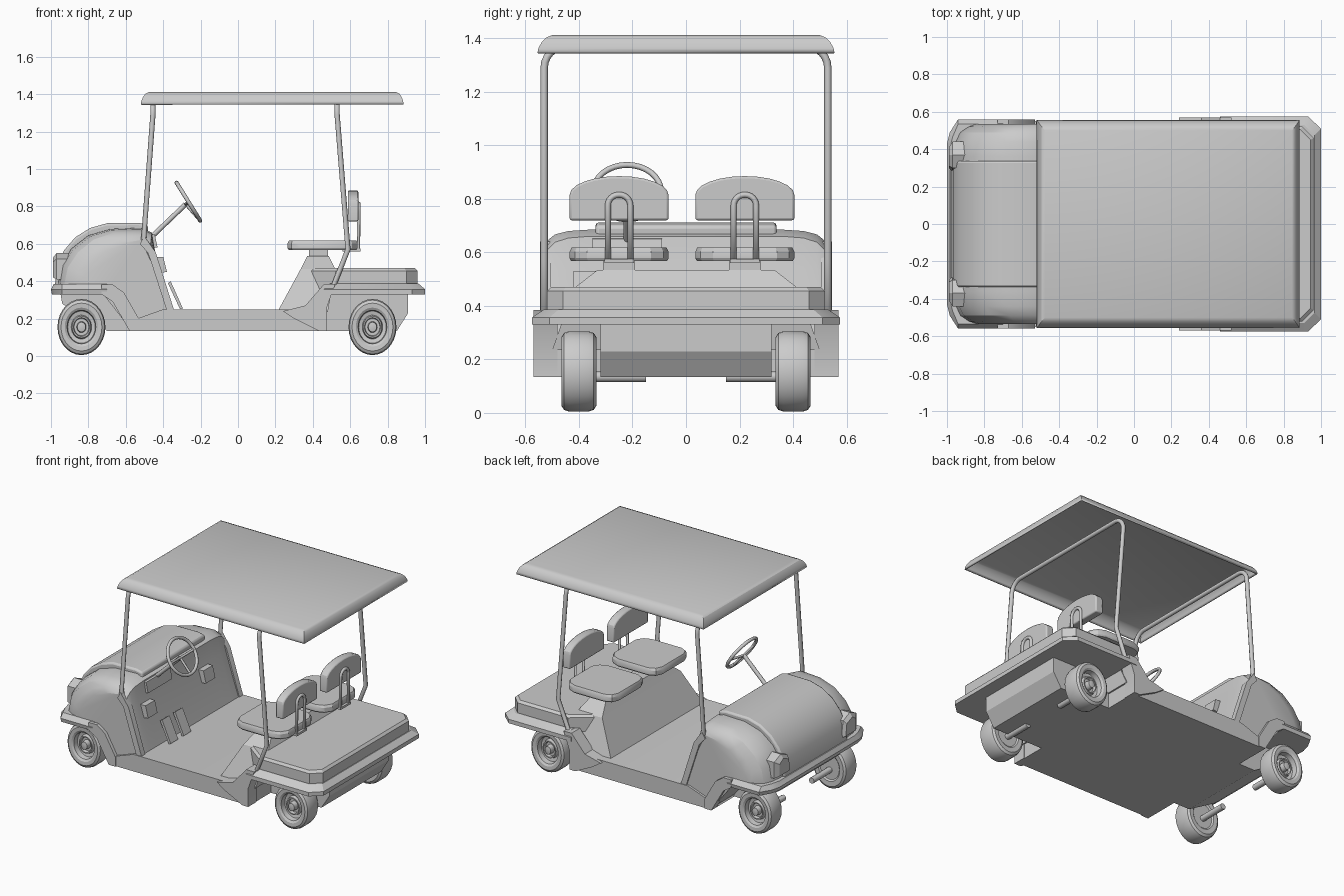
import bpy, bmesh
from math import sin, cos, pi, radians
from mathutils import Vector

if "Cube" in bpy.data.objects:
    bpy.data.objects.remove(bpy.data.objects["Cube"])


def loft(name, rings, cap=True):
    """Skin equal-length closed rings, optionally closing both ends."""
    bm = bmesh.new()
    vs = [[bm.verts.new(p) for p in r] for r in rings]
    n = len(rings[0])
    for a, b in zip(vs, vs[1:]):
        for i in range(n):
            j = (i + 1) % n
            bm.faces.new((a[i], a[j], b[j], b[i]))
    if cap:
        bm.faces.new(vs[0])
        bm.faces.new(vs[-1])
    bmesh.ops.recalc_face_normals(bm, faces=bm.faces[:])
    me = bpy.data.meshes.new(name)
    bm.to_mesh(me)
    bm.free()
    ob = bpy.data.objects.new(name, me)
    bpy.context.collection.objects.link(ob)
    return ob


def bevel(ob, w, seg=2):
    m = ob.modifiers.new("bevel", 'BEVEL')
    m.width, m.segments, m.limit_method = w, seg, 'ANGLE'
    m.angle_limit = radians(40)
    return ob


def side(name, pts, y0, y1):
    """Side profile (x, z) extruded across y."""
    return loft(name, [[(x, y, z) for x, z in pts] for y in (y0, y1)])


def box(name, x0, x1, y0, y1, z0, z1):
    return side(name, [(x0, z0), (x1, z0), (x1, z1), (x0, z1)], y0, y1)


def tube(name, pts, r, cyclic=False):
    cu = bpy.data.curves.new(name, 'CURVE')
    cu.dimensions, cu.bevel_depth, cu.bevel_resolution = '3D', r, 2
    cu.use_fill_caps = True
    s = cu.splines.new('POLY')
    s.points.add(len(pts) - 1)
    for p, q in zip(s.points, pts):
        p.co = (*q, 1)
    s.use_cyclic_u = cyclic
    ob = bpy.data.objects.new(name, cu)
    bpy.context.collection.objects.link(ob)
    return ob


def hoop(name, legs, hw, top, rad, r, cy=0):
    """Inverted U: leg points (x, z) from the bottom, then a rounded top."""
    xt, zt = top
    half = [(x, -hw, z) for x, z in legs]
    half += [(xt, -hw + rad * (1 - cos(a)), zt - rad + rad * sin(a))
             for a in [i * pi / 12 for i in range(7)]]
    pts = half + [(x, -y, z) for x, y, z in reversed(half)]
    return tube(name, [(x, y + cy, z) for x, y, z in pts], r)


def plan(half, z):
    """Mirror half an outline (x, y>0) and place it at height z."""
    return [(x, y, z) for x, y in half] + [(x, -y, z) for x, y in reversed(half)]


# roof: open domed shell
def roof_ring(x0, x1, hy, z):
    return plan([(x0, hy), (x1, hy)], z)

roof = loft("roof", [roof_ring(-.52, .885, .555, 1.345), roof_ring(-.517, .883, .552, 1.362),
                     roof_ring(-.508, .875, .54, 1.385), roof_ring(-.495, .862, .522, 1.403),
                     roof_ring(-.475, .845, .5, 1.412)], cap=False)
bm = bmesh.new()
bm.from_mesh(roof.data)
bm.faces.new([v for v in bm.verts][-4:])
bmesh.ops.recalc_face_normals(bm, faces=bm.faces[:])
bm.to_mesh(roof.data)
bm.free()
sol = roof.modifiers.new("thickness", 'SOLIDIFY')
sol.thickness = .006

# roof hoops
hoop("front_roof_hoop", [(-.45, .5), (-.505, .62)], .53, (-.455, 1.37), .08, .014)
hoop("rear_roof_hoop", [(.45, .31), (.505, .36), (.588, .57)], .53, (.53, 1.37), .08, .014)

# floor
side("floor", [(-.58, .135), (.47, .135), (.47, .25), (-.4, .25), (-.54, .2)], -.55, .55)

# front body: fender profile blended to a smaller outer profile
A = [(-.35, .25), (-.44, .54), (-.46, .66), (-.52, .685), (-.68, .68), (-.8, .645),
     (-.89, .575), (-.945, .49), (-.965, .36), (-.95, .33), (-.72, .33), (-.58, .15)]
B = [(-.35, .25), (-.45, .53), (-.47, .58), (-.52, .62), (-.62, .605), (-.70, .565),
     (-.77, .50), (-.82, .43), (-.85, .36), (-.84, .33), (-.72, .33), (-.58, .15)]
levels = [(.36, 0), (.44, .08), (.49, .28), (.52, .65), (.535, 1)]
levels = [(-y, t) for y, t in reversed(levels)] + levels
loft("front_body", [[(a + (c - a) * t, y, b + (d - b) * t) for (a, b), (c, d) in zip(A, B)]
                    for y, t in levels])
hood = side("hood", [(-.49, .58), (-.48, .70), (-.53, .712), (-.7, .71), (-.79, .685), (-.87, .635),
                     (-.93, .565), (-.965, .49), (-.98, .37), (-.93, .36)], -.338, .338)
bevel(hood, .012)

# front bumper band
def front_plan(x, hy, z):
    return plan([(-.7, hy), (-.94, hy), (x + .015, hy - .07), (x, hy - .13)], z)

loft("front_bumper", [front_plan(-.995, .555, .33), front_plan(-1.0, .56, .355),
                      front_plan(-.985, .535, .385)])
side("front_underbody", [(-.95, .34), (-.94, .28), (-.9, .25), (-.7, .135), (-.5, .135), (-.5, .34)],
     -.31, .31)

for s, tag in ((-1, "near"), (1, "far")):
    # wheel arch flare, door edge strip, headlight
    side(tag + "_front_flare", [(-.73, .33), (-.67, .29), (-.58, .135), (-.53, .135), (-.53, .2),
                                (-.61, .34), (-.67, .382), (-.73, .382)], s * .5, s * .558)
    side(tag + "_door_strip", [(-.38, .24), (-.34, .24), (-.44, .555), (-.5, .64), (-.525, .6),
                               (-.48, .55)], s * .505, s * .545)
    loft(tag + "_headlight", [[(x, s * y, z) for y, z in
                               ((.28, .41), (.44, .41), (.44, .52), (.37, .55), (.30, .52))]
                              for x in (-.9, -.97)] +
         [[(-.99, s * y, z) for y, z in
           ((.30, .42), (.41, .42), (.41, .50), (.37, .525), (.31, .50))]])
    # panel ahead of the rear wheel
    side(tag + "_rear_arch", [(.24, .24), (.36, .27), (.46, .385), (.52, .385), (.475, .26),
                              (.475, .135), (.43, .135), (.3, .2)], s * .48, s * .57)

# dash parts
side("dash_console", [(-.5, .58), (-.43, .58), (-.445, .65), (-.5, .66)], -.35, -.09)
for y in (-.42, .2):
    side("dash_pocket", [(-.44, .44), (-.38, .45), (-.40, .53), (-.45, .53)], y, y + .1)

# pedals
for y in (-.3, -.16):
    side("pedal", [(-.375, .39), (-.36, .40), (-.295, .255), (-.31, .25)], y, y + .08)

# steering
axis = Vector((.21, 0, .19)).normalized()
up = Vector((-axis.z, 0, axis.x))
up = Vector((-.53, 0, .85)).normalized()
ctr = Vector((-.265, -.22, .825))
tube("steering_wheel", [ctr + up * .12 * cos(a) + Vector((0, .128 * sin(a), 0))
                        for a in [i * pi / 16 for i in range(32)]], .011, True)
hub = ctr - axis * .02
tube("steering_column", [(-.48, -.22, .62), hub], .013)
for a in (pi / 2, -pi / 2, pi):
    tube("steering_spoke", [hub, ctr + up * .12 * cos(a) + Vector((0, .128 * sin(a), 0))], .008)

# rear body
deck = [(.36, .40), (.52, .52), (.90, .52), (.96, .46)]
deck_in = [(.37, .39), (.525, .505), (.89, .505), (.945, .45)]
loft("rear_deck", [plan(deck, .36), plan(deck, .455), plan(deck_in, .47)])
band = [(.46, .575), (.93, .575), (1.0, .51)]
band_in = [(.49, .53), (.91, .53), (.965, .475)]
loft("rear_bumper", [plan(band, .33), plan(band, .357), plan(band_in, .387)])
side("rear_underbody", [(.44, .135), (.85, .135), (.91, .23), (.91, .34), (.44, .34)], -.32, .32)

# seat pedestal
loft("seat_pedestal", [plan([(.21, .5), (.48, .5)], .235), plan([(.335, .42), (.52, .42)], .465),
                       plan([(.37, .33), (.485, .33)], .535)])

# seats
for cy, tag in ((-.25, "near"), (.22, "far")):
    half = [(.265, .12), (.285, .165), (.33, .185), (.56, .185), (.61, .165), (.64, .12)]
    grow = lambda k, z: [(.45 + (x - .45) * k, cy + y * k, zz) for x, y, zz in plan(half, z)]
    loft(tag + "_seat", [grow(.97, .568), grow(1, .578), grow(1, .603), grow(.96, .618)])
    box(tag + "_seat_mount", .38, .48, cy - .06, cy + .06, .53, .57)
    prof = [(-.185, .72), (.185, .72)] + [(.185 * cos(a), .815 + .07 * sin(a))
                                          for a in [i * pi / 12 for i in range(13)]]
    bevel(loft(tag + "_backrest", [[(x, cy + y, z) for y, z in prof] for x in (.587, .643)]), .008)
    hoop(tag + "_backrest_bracket", [(.6, .58), (.645, .575)], .042, (.645, .815), .04, .011, cy)
    box(tag + "_bracket_foot", .56, .655, cy - .055, cy + .055, .56, .575)

# wheels and axles: lathed profile (radius, y), slightly narrow along x
tyre = [(.02, .345), (.085, .345), (.095, .337), (.128, .335), (.144, .345), (.15, .365), (.15, .437),
        (.144, .456), (.128, .466), (.104, .464), (.09, .455), (.086, .42), (.064, .415),
        (.058, .44), (.05, .44), (.046, .42), (.03, .42), (.026, .455), (.01, .458)]
for wx, end in ((-.837, "front"), (.719, "rear")):
    for s in (-1, 1):
        loft(end + "_wheel", [[(wx + .855 * r * cos(a), s * y, .155 + r * sin(a))
                               for a in [i * pi / 14 for i in range(28)]] for r, y in tyre])
        tube(end + "_axle", [(wx, s * .15, .135), (wx, s * .36, .135)], .02)

# shading
bpy.ops.object.select_all(action='DESELECT')
for ob in bpy.context.scene.objects:
    if ob.type == 'MESH':
        ob.select_set(True)
        bpy.context.view_layer.objects.active = ob
bpy.ops.object.shade_smooth_by_angle(angle=radians(28))
